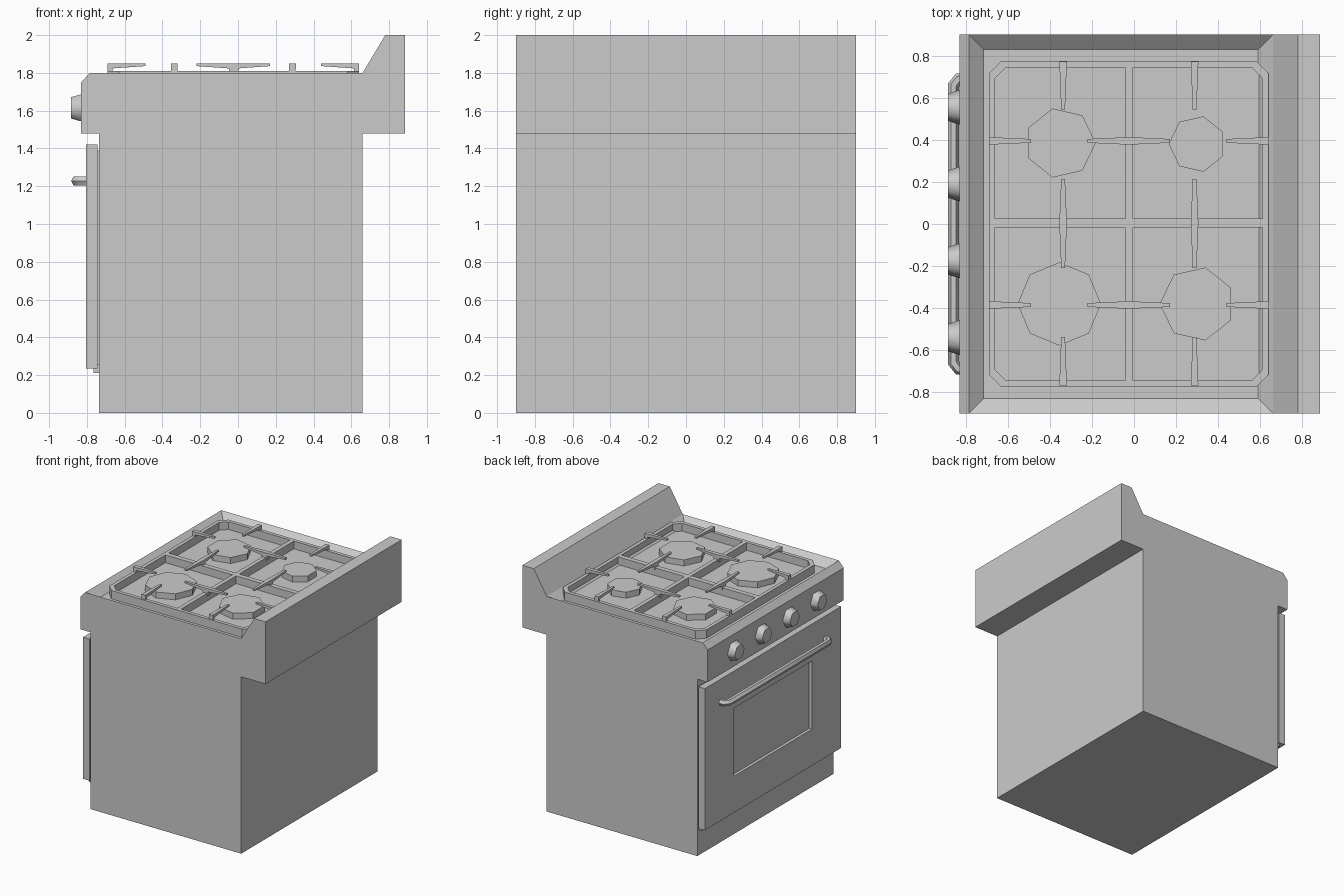
import bpy, bmesh, math
from mathutils import Vector, Matrix

cube = bpy.data.objects.get("Cube")
if cube:
    bpy.data.objects.remove(cube, do_unlink=True)

grey = bpy.data.materials.new("light_grey")
grey.use_nodes = True
grey.diffuse_color = (0.6, 0.6, 0.6, 1)
grey.node_tree.nodes["Principled BSDF"].inputs["Base Color"].default_value = (0.6, 0.6, 0.6, 1)


def finish(name, bm):
    bmesh.ops.recalc_face_normals(bm, faces=bm.faces)
    mesh = bpy.data.meshes.new(name)
    bm.to_mesh(mesh)
    bm.free()
    mesh.materials.append(grey)
    obj = bpy.data.objects.new(name, mesh)
    bpy.context.collection.objects.link(obj)
    return obj


def prism(bm, points, offset):
    """Extrude a closed outline along an offset."""
    face = bm.faces.new([bm.verts.new(p) for p in points])
    out = bmesh.ops.extrude_face_region(bm, geom=[face], use_keep_orig=True)
    verts = [g for g in out["geom"] if isinstance(g, bmesh.types.BMVert)]
    bmesh.ops.translate(bm, verts=verts, vec=offset)


def box(bm, x0, x1, y0, y1, z0, z1):
    prism(bm, [(x0, y0, z0), (x1, y0, z0), (x1, y1, z0), (x0, y1, z0)], (0, 0, z1 - z0))


def box_object(name, *size):
    bm = bmesh.new()
    box(bm, *size)
    return finish(name, bm)


def smooth(obj, angle):
    bpy.ops.object.select_all(action="DESELECT")
    obj.select_set(True)
    bpy.context.view_layer.objects.active = obj
    bpy.ops.object.shade_smooth_by_angle(angle=math.radians(angle))


# Body with backguard, extruded side profile and sunken cooktop
profile = [(-.735, 0), (.66, 0), (.66, 1.48), (.885, 1.48), (.885, 2), (.78, 2),
           (.66, 1.8), (-.785, 1.8), (-.83, 1.75), (-.83, 1.48), (-.735, 1.48)]
bm = bmesh.new()
prism(bm, [(x, -.9, z) for x, z in profile], (0, 1.8, 0))
bmesh.ops.recalc_face_normals(bm, faces=bm.faces)
top = [f for f in bm.faces
       if f.normal.z > .9 and abs(f.calc_center_median().z - 1.8) < .01]
bmesh.ops.inset_individual(bm, faces=top, thickness=.1, depth=-.06)
finish("body", bm)

# Oven door with recessed window
bm = bmesh.new()
box(bm, -.805, -.745, -.9, .9, .235, 1.42)
bmesh.ops.recalc_face_normals(bm, faces=bm.faces)
front = [f for f in bm.faces if f.normal.x < -.9]
bmesh.ops.inset_individual(bm, faces=front, thickness=.3, depth=0)
window = front[0]
for v in window.verts:
    v.co.y = math.copysign(.515, v.co.y)
    v.co.z = 1.11 if v.co.z > .8 else .54
bmesh.ops.inset_individual(bm, faces=[window], thickness=0, depth=-.025)
finish("oven_door", bm)
box_object("door_seal", -.75, -.73, -.87, .87, .26, 1.39)
box_object("door_hinge_strip", -.765, -.73, -.88, .88, .212, .26)

# Door handle, a bent tube
curve = bpy.data.curves.new("handle_path", "CURVE")
curve.dimensions = "3D"
curve.bevel_depth = .027
curve.bevel_resolution = 1
curve.use_fill_caps = True
path = [(-.79, .69), (-.835, .69), (-.858, .66)]
path += [(x, -y) for x, y in reversed(path)]
spline = curve.splines.new("POLY")
spline.points.add(len(path) - 1)
for point, (x, y) in zip(spline.points, path):
    point.co = (x, y, 1.228, 1)
curve.materials.append(grey)
helper = bpy.data.objects.new("handle_path", curve)
bpy.context.collection.objects.link(helper)
mesh = bpy.data.meshes.new_from_object(helper.evaluated_get(bpy.context.evaluated_depsgraph_get()))
bpy.data.objects.remove(helper)
handle = bpy.data.objects.new("door_handle", mesh)
bpy.context.collection.objects.link(handle)
smooth(handle, 50)

# Control knobs, tapered hexagons
for i in range(4):
    bm = bmesh.new()
    bmesh.ops.create_cone(bm, cap_ends=True, segments=6, radius1=.086, radius2=.065, depth=.065)
    angle = Matrix.Rotation(math.pi / 6, 4, "Z")
    if abs(max(v.co.x for v in bm.verts) - .086) < .001:
        angle = Matrix.Identity(4)
    bm.transform(angle)
    # local x becomes width, local z points out of the panel
    bm.transform(Matrix(((0, 0, -1, -.8525), (1, 0, 0, .555 - i * .365),
                         (0, 1, 0, 1.615), (0, 0, 0, 1))))
    smooth(finish("knob_%d" % (i + 1), bm), 65)


# Grate frame: chamfered ring, floor and two dividers
def chamfered(x0, x1, y0, y1, c, z):
    return [Vector((x, y, z)) for x, y in (
        (x0 + c, y0), (x1 - c, y0), (x1, y0 + c), (x1, y1 - c),
        (x1 - c, y1), (x0 + c, y1), (x0, y1 - c), (x0, y0 + c))]


BASE, RIM = 1.745, 1.81
bm = bmesh.new()
loops = []
for inset, z in ((0, BASE - .005), (0, RIM), (.03, RIM), (.03, BASE)):
    loops.append([bm.verts.new(p) for p in chamfered(
        -.69 + inset, .64 - inset, -.775 + inset, .775 - inset, .06 - inset / 4, z)])
for a, b in zip(loops, loops[1:]):
    for k in range(8):
        n = (k + 1) % 8
        bm.faces.new((a[k], a[n], b[n], b[k]))
bm.faces.new(loops[0])
bm.faces.new(loops[-1])
box(bm, -.04, -.005, -.75, .75, BASE, RIM)
box(bm, -.665, .615, -.017, .025, BASE, RIM - .0005)
finish("grate_frame", bm)

# Burner caps: x, y, radius, sides, starting angle
burners = [(-.35, .385, .168, 7, 0), (.3, .38, .135, 7, math.pi),
           (-.355, -.38, .198, 8, 0), (.3, -.38, .178, 7, math.pi)]
for i, (x, y, r, sides, start) in enumerate(burners):
    bm = bmesh.new()
    ring = [start + k * math.tau / sides for k in range(sides)]
    prism(bm, [(x + r * math.cos(a), y + r * math.sin(a), BASE - .005) for a in ring],
          (0, 0, .055))
    finish("burner_%d" % (i + 1), bm)


# Pan support fingers: post plus a tapering arm
def finger(bm, root, tip):
    root, tip = Vector(root), Vector(tip)
    along = (tip - root).normalized()
    side = Vector((-along.y, along.x))
    corners = []
    for p, half, low in ((root, .018, 1.822), (tip, .009, 1.836)):
        corners.append([bm.verts.new((*(p + side * s * half), z))
                        for s, z in ((-1, low), (1, low), (1, 1.85), (-1, 1.85))])
    a, b = corners
    for k in range(4):
        n = (k + 1) % 4
        bm.faces.new((a[k], a[n], b[n], b[k]))
    bm.faces.new(a)
    bm.faces.new(b)
    post = [root + side * s * .017 + along * t for s, t in ((-1, 0), (1, 0), (1, .025), (-1, .025))]
    prism(bm, [(p.x, p.y, 1.79) for p in post], (0, 0, .035))


bm = bmesh.new()
for y in (.395, -.385):
    for root, tip in ((-.69, -.49), (-.023, -.22), (-.023, .17), (.64, .44)):
        finger(bm, (root, y), (tip, y))
for x in (-.337, .288):
    for root, tip in ((.772, .545), (.004, .215), (.004, -.21), (-.768, -.537)):
        finger(bm, (x, root), (x, tip))
finish("pan_supports", bm)
